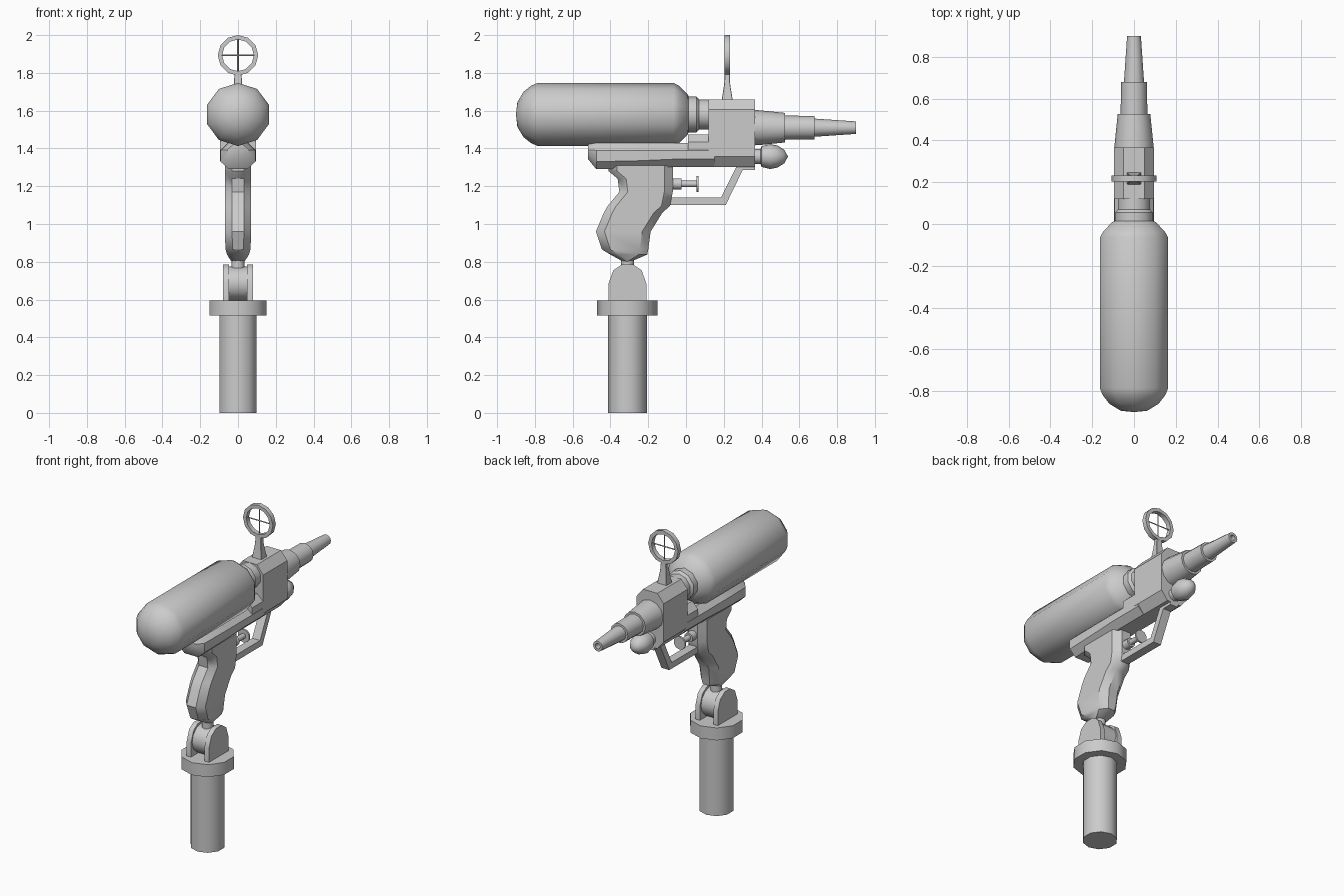
import bpy, bmesh, math

if "Cube" in bpy.data.objects:
    bpy.data.objects.remove(bpy.data.objects["Cube"])


def finish(name, bm):
    bmesh.ops.remove_doubles(bm, verts=bm.verts, dist=1e-5)
    bmesh.ops.recalc_face_normals(bm, faces=bm.faces)
    me = bpy.data.meshes.new(name)
    bm.to_mesh(me)
    bm.free()
    ob = bpy.data.objects.new(name, me)
    bpy.context.collection.objects.link(ob)
    return ob


def skin(name, rings, cap=True):
    bm = bmesh.new()
    vs = [[bm.verts.new(p) for p in r] for r in rings]
    n = len(rings[0])
    for a, b in zip(vs, vs[1:]):
        for i in range(n):
            j = (i + 1) % n
            bm.faces.new((a[i], a[j], b[j], b[i]))
    if cap:
        bm.faces.new(vs[0])
        bm.faces.new(vs[-1])
    return finish(name, bm)


def revolve(name, profile, axis, a, b, n=10):
    """Turn (radius, position) pairs about an axis; a, b place its centre."""
    rings = []
    for r, t in profile:
        ring = []
        for i in range(n):
            k = math.pi / 2 + 2 * math.pi * i / n
            u, v = a + r * math.cos(k), b + r * math.sin(k)
            ring.append({'x': (t, u, v), 'y': (u, t, v), 'z': (u, v, t)}[axis])
        rings.append(ring)
    return skin(name, rings, cap=False)


def loft(name, stations, axis, cx, cd):
    """Chamfered box sections: (position, low, high, half width)."""
    rings = []
    for t, lo, hi, w in stations:
        x, d = min(cx, w * .6), min(cd, (hi - lo) * .4)
        sec = [(w - x, lo), (w, lo + d), (w, hi - d), (w - x, hi),
               (x - w, hi), (-w, hi - d), (-w, lo + d), (x - w, lo)]
        rings.append([(p, t, q) if axis == 'y' else (p, q, t) for p, q in sec])
    return skin(name, rings)


def plate(name, profile, x0, x1):
    return skin(name, [[(x, y, z) for y, z in profile] for x in (x0, x1)])


# Stand: post, collar, forked hinge
PY = -.31
revolve("stand_post", [(0, 0), (.103, 0), (.103, .53), (0, .53)], 'z', 0, PY)
revolve("stand_collar", [(0, .515), (.16, .515), (.16, .595), (0, .595)], 'z', 0, PY)
arch = [(-.1, .59), (-.1, .685), (-.075, .755), (-.03, .785),
        (.03, .785), (.075, .755), (.1, .685), (.1, .59)]
for side in (-1, 1):
    plate("hinge_fork", [(PY + y, z) for y, z in arch], side * .048, side * .08)
revolve("hinge_knuckle", [(0, -.047), (.09, -.047), (.09, .047), (0, .047)], 'x', PY, .685, 12)
revolve("hinge_neck", [(0, .7), (.035, .7), (.035, .83), (0, .83)], 'z', 0, PY)

# Handle
loft("grip", [(1.31, -.41, -.07, .07), (1.28, -.41, -.07, .07),
              (1.24, -.362, -.07, .07), (1.17, -.353, -.07, .07),
              (1.095, -.415, -.085, .07), (1.06, -.435, -.125, .07),
              (.96, -.477, -.187, .07), (.865, -.445, -.2, .066),
              (.838, -.4, -.205, .058), (.802, -.335, -.29, .035)], 'z', .038, .045)

# Body: long rear cradle and taller front housing
loft("rear_cradle", [(-.52, 1.345, 1.425, .055), (-.475, 1.29, 1.43, .092),
                     (-.25, 1.295, 1.43, .095), (-.07, 1.303, 1.43, .095),
                     (.15, 1.303, 1.43, .095)], 'y', .042, .04)
loft("middle_cradle", [(.01, 1.305, 1.475, .094), (.15, 1.305, 1.475, .094)], 'y', .042, .04)
loft("front_housing", [(.12, 1.303, 1.66, .096), (.365, 1.303, 1.66, .096)], 'y', .045, .055)

# Tank and screw neck
tank = revolve("tank", [(0, -.9), (.065, -.893), (.12, -.86), (.152, -.82), (.167, -.785),
                        (.167, -.065), (.15, -.035), (.105, .01), (.06, .025), (0, .025)],
               'y', 0, 1.58)
tank.scale.x = 1.03
revolve("tank_neck", [(0, 0), (.095, 0), (.095, .055), (.08, .07), (.08, .14), (0, .14)],
        'y', 0, 1.58)

# Stepped barrel with a hollow tip
revolve("barrel", [(0, .35), (.094, .35), (.092, .39), (.078, .525), (.064, .525),
                   (.062, .68), (.048, .68), (.033, .9), (.017, .9), (.017, .84), (0, .84)],
        'y', 0, 1.51, 12)

# Pump knob under the barrel
revolve("pump_knob", [(0, .35), (.04, .35), (.04, .395), (.055, .4), (.066, .445),
                      (.058, .485), (.036, .52), (0, .54)], 'y', 0, 1.357)

# Trigger and guard
revolve("trigger", [(0, -.09), (.03, -.09), (.03, -.025), (.017, -.025), (.017, .055),
                    (.042, .055), (.042, .067), (0, .067)], 'y', 0, 1.212)
plate("trigger_guard", [(-.09, 1.1), (.21, 1.1), (.3, 1.285), (.365, 1.285), (.365, 1.32),
                        (.275, 1.32), (.185, 1.14), (-.09, 1.14)], -.028, .028)

# Ring sight with cross wires
SY, SZ = .218, 1.893
loft("sight_stem", [(1.65, .188, .248, .035), (1.74, .202, .234, .022),
                    (1.8, .205, .231, .018)], 'z', .002, .002)
revolve("sight_ring", [(.107, SY - .015), (.107, SY + .015), (.084, SY + .015),
                       (.084, SY - .015), (.107, SY - .015)], 'y', 0, SZ, 12)
for axis, a, b, c in (('x', SY, SZ, 0), ('z', 0, SY, SZ)):
    revolve("sight_wire", [(0, c - .09), (.004, c - .09), (.004, c + .09), (0, c + .09)],
            axis, a, b, 4)

# Smooth shading with crisp steps
for ob in bpy.context.collection.objects:
    ob.select_set(True)
    bpy.context.view_layer.objects.active = ob
bpy.ops.object.shade_smooth_by_angle(angle=math.radians(38))
